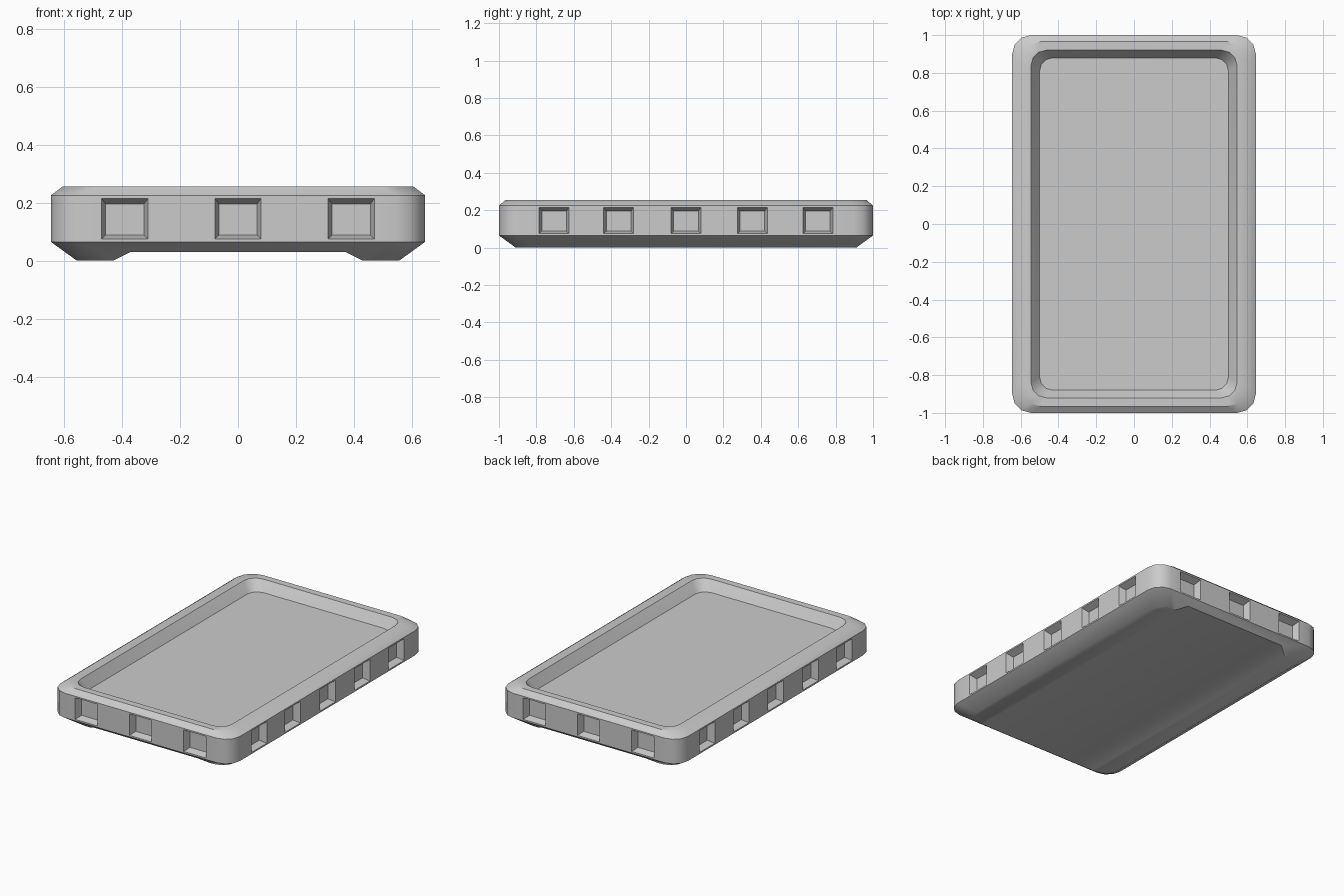
import bpy, bmesh
from math import sin, cos, pi, radians

cube = bpy.data.objects.get("Cube")
if cube:
    bpy.data.objects.remove(cube, do_unlink=True)

grey = bpy.data.materials.new("plain_grey")
grey.use_nodes = True
colour = (0.6, 0.6, 0.6, 1)
grey.diffuse_color = colour
grey.node_tree.nodes["Principled BSDF"].inputs["Base Color"].default_value = colour


def rounded_rect(hx, hy, r, z, steps=3):
    """Counter-clockwise outline of a rectangle with rounded corners."""
    pts = []
    for k, (sx, sy) in enumerate([(1, 1), (-1, 1), (-1, -1), (1, -1)]):
        for i in range(steps + 1):
            a = (k + i / steps) * pi / 2
            pts.append((sx * (hx - r) + r * cos(a), sy * (hy - r) + r * sin(a), z))
    return pts


def add_loft(bm, outlines):
    """Skin a stack of matching outlines and cap both ends."""
    rings = [[bm.verts.new(p) for p in o] for o in outlines]
    n = len(rings[0])
    for low, high in zip(rings, rings[1:]):
        for i in range(n):
            j = (i + 1) % n
            bm.faces.new((low[i], low[j], high[j], high[i]))
    bm.faces.new(rings[0][::-1])
    bm.faces.new(rings[-1])


def make_object(name, bm):
    bmesh.ops.recalc_face_normals(bm, faces=bm.faces)
    mesh = bpy.data.meshes.new(name)
    bm.to_mesh(mesh)
    bm.free()
    mesh.materials.append(grey)
    ob = bpy.data.objects.new(name, mesh)
    bpy.context.collection.objects.link(ob)
    return ob


# Tray: underside, slanted skirt, wall, rim bevel, rim, recessed floor
sections = [(0.555, 0.91, 0.09, 0), (0.645, 1.0, 0.10, 0.065),
            (0.645, 1.0, 0.10, 0.225), (0.605, 0.965, 0.11, 0.255),
            (0.545, 0.92, 0.08, 0.255), (0.50, 0.88, 0.07, 0.19)]
bm = bmesh.new()
add_loft(bm, [rounded_rect(*s) for s in sections])
tray = make_object("tray", bm)

# Tapered square pockets around the four walls
DEPTH, OUT = 0.045, 0.02


def add_pocket(bm, place):
    loops = []
    for d in (-OUT, DEPTH):
        t = d / DEPTH
        w = 0.08 - 0.014 * t
        low, high = 0.075 + 0.013 * t, 0.215 - 0.02 * t
        loops.append([place(u, d) + (z,) for u, z in
                      ((-w, low), (w, low), (w, high), (-w, high))])
    add_loft(bm, loops)


bm = bmesh.new()
for s in (-1, 1):
    for x in (-0.39, 0, 0.39):
        add_pocket(bm, lambda u, d: (x + u, s * (1.0 - d)))
    for y in (-0.705, -0.36, 0, 0.355, 0.705):
        add_pocket(bm, lambda u, d: (s * (0.645 - d), y + u))
pockets = make_object("pocket_cutter", bm)

# Shallow channel along the underside, leaving a runner on each side
bm = bmesh.new()
add_loft(bm, [[(-0.47, y, -0.02), (0.47, y, -0.02), (0.37, y, 0.03), (-0.37, y, 0.03)]
              for y in (-1.1, 1.1)])
channel = make_object("channel_cutter", bm)

# Cut, then remove the helpers
bpy.context.view_layer.objects.active = tray
for cutter in (pockets, channel):
    cutter.hide_render = True
    mod = tray.modifiers.new(cutter.name, "BOOLEAN")
    mod.operation = "DIFFERENCE"
    mod.solver = "EXACT"
    mod.object = cutter
    bpy.ops.object.modifier_apply(modifier=mod.name)
    bpy.data.objects.remove(cutter, do_unlink=True)

bpy.ops.object.select_all(action="DESELECT")
tray.select_set(True)
bpy.ops.object.shade_smooth_by_angle(angle=radians(32))
